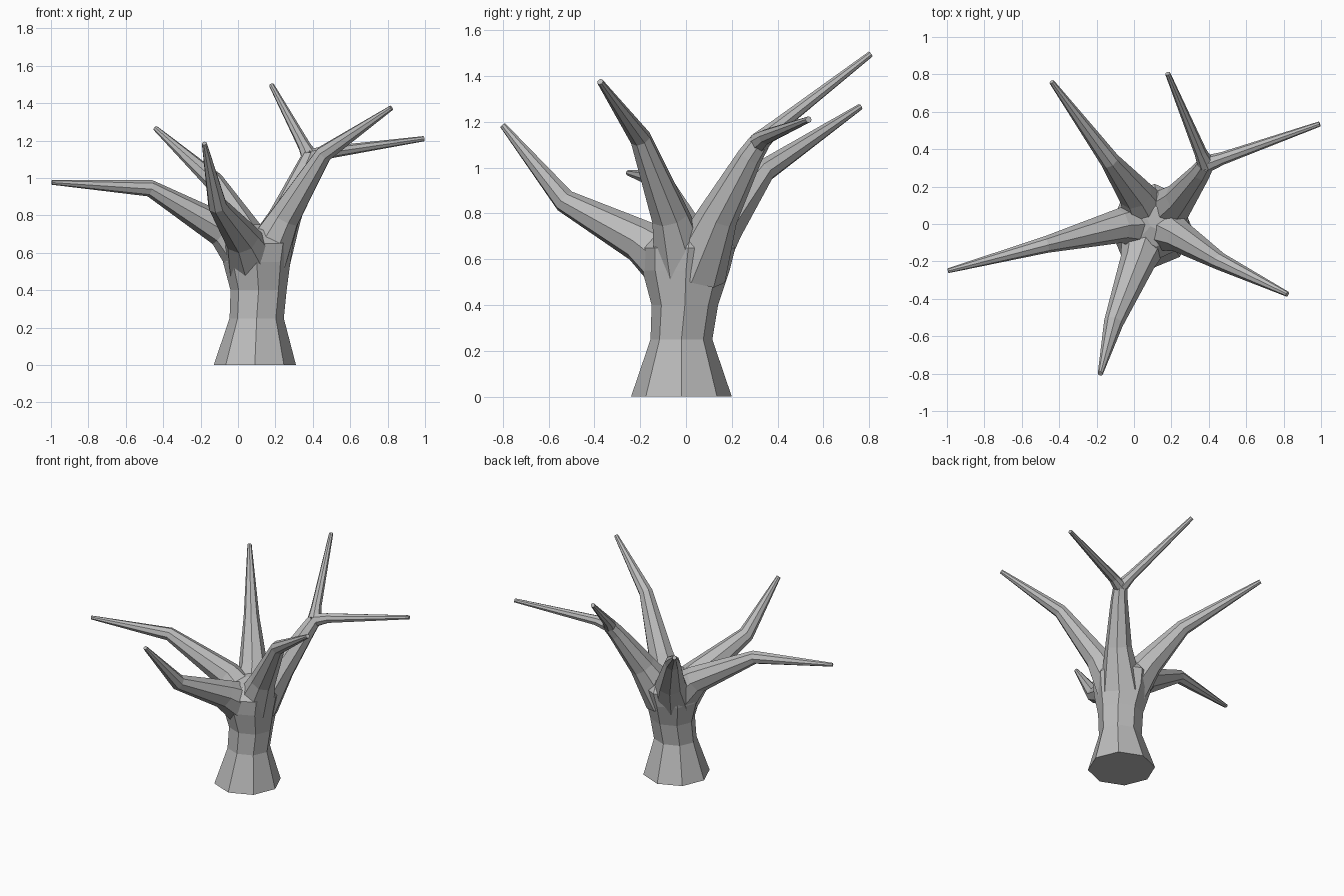
import bpy
import bmesh
from math import cos, sin, tau
from mathutils import Vector

SIDES = 8

cube = bpy.data.objects.get("Cube")
if cube:
    bpy.data.objects.remove(cube, do_unlink=True)

# Plain grey bark
bark = bpy.data.materials.new("grey_bark")
bark.use_nodes = True
bark.diffuse_color = (0.5, 0.5, 0.5, 1)
shader = bark.node_tree.nodes["Principled BSDF"]
shader.inputs["Base Color"].default_value = bark.diffuse_color
shader.inputs["Roughness"].default_value = 0.9


def loft(name, rings):
    """Skin a list of point rings into a closed, flat-shaded tube."""
    bm = bmesh.new()
    loops = [[bm.verts.new(p) for p in ring] for ring in rings]
    for low, high in zip(loops, loops[1:]):
        for i in range(SIDES):
            j = (i + 1) % SIDES
            bm.faces.new((low[i], low[j], high[j], high[i]))
    bm.faces.new(loops[0][::-1])
    bm.faces.new(loops[-1])
    bmesh.ops.recalc_face_normals(bm, faces=bm.faces)
    mesh = bpy.data.meshes.new(name)
    bm.to_mesh(mesh)
    bm.free()
    mesh.materials.append(bark)
    obj = bpy.data.objects.new(name, mesh)
    bpy.context.collection.objects.link(obj)
    return obj


def ring(centre, side, front, rx, ry):
    angles = [tau * i / SIDES for i in range(SIDES)]
    return [centre + side * rx * cos(a) + front * ry * sin(a) for a in angles]


def limb(name, path):
    """Tapered tube along (x, y, z, radius) points, without twist."""
    points = [Vector(p[:3]) for p in path]
    steps = [(b - a).normalized() for a, b in zip(points, points[1:])]
    tangents = [steps[0]]
    tangents += [(a + b).normalized() for a, b in zip(steps, steps[1:])]
    tangents.append(steps[-1])
    side = tangents[0].cross(Vector((0, 0, 1))).normalized()
    rings, previous = [], tangents[0]
    for point, tangent, p in zip(points, tangents, path):
        side = previous.rotation_difference(tangent) @ side
        rings.append(ring(point, side, tangent.cross(side), p[3], p[3]))
        previous = tangent
    return loft(name, rings)


# Trunk: flared foot, narrow waist, swollen crown (z, x, y, rx, ry)
trunk_profile = [
    (0.00, 0.09, -0.02, 0.22, 0.22),
    (0.25, 0.10, -0.02, 0.145, 0.135),
    (0.40, 0.11, -0.005, 0.15, 0.145),
    (0.55, 0.10, 0.00, 0.18, 0.19),
    (0.65, 0.11, 0.01, 0.185, 0.205),
    (0.72, 0.12, 0.02, 0.13, 0.14),
    (0.75, 0.13, 0.03, 0.06, 0.06),
]
loft("trunk", [ring(Vector((x, y, z)), Vector((1, 0, 0)), Vector((0, 1, 0)), rx, ry)
               for z, x, y, rx, ry in trunk_profile])

# Main branches growing out of the crown
fork = (0.385, 0.32, 1.11, 0.047)
branches = {
    "front_branch": [(0.08, -0.02, 0.55, 0.15), (0.02, -0.20, 0.68, 0.095),
                     (-0.11, -0.53, 0.855, 0.052), (-0.18, -0.80, 1.185, 0.014)],
    "right_branch": [(0.09, 0.00, 0.55, 0.15), (-0.08, -0.01, 0.72, 0.092),
                     (-0.47, -0.11, 0.945, 0.045), (-0.995, -0.25, 0.977, 0.013)],
    "back_right_branch": [(0.09, 0.02, 0.55, 0.15), (0.01, 0.16, 0.74, 0.095),
                          (-0.13, 0.34, 0.985, 0.052), (-0.44, 0.76, 1.265, 0.014)],
    "front_left_branch": [(0.13, -0.01, 0.55, 0.14), (0.25, -0.07, 0.79, 0.085),
                          (0.46, -0.20, 1.13, 0.047), (0.82, -0.375, 1.375, 0.014)],
    "back_left_branch": [(0.14, 0.04, 0.55, 0.14), (0.25, 0.14, 0.79, 0.088),
                         (0.36, 0.28, 1.05, 0.055), fork],
    # Twigs splitting off the forked branch
    "back_twig": [fork, (0.355, 0.385, 1.17, 0.034), (0.18, 0.805, 1.495, 0.014)],
    "left_twig": [fork, (0.47, 0.35, 1.135, 0.034), (0.993, 0.535, 1.21, 0.014)],
}
for name, path in branches.items():
    limb(name, path)
